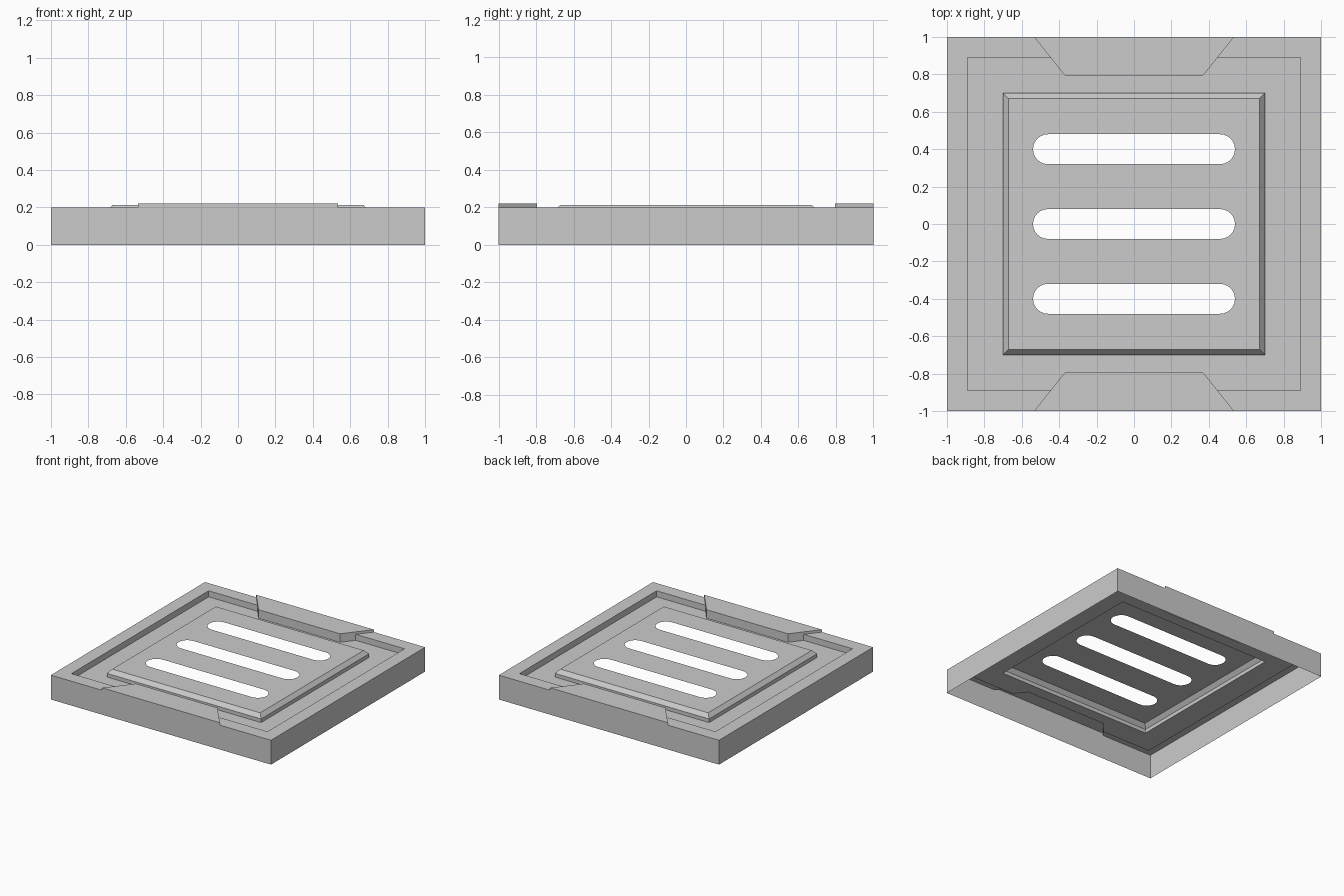
import bpy, bmesh
from math import pi, sin, cos

if "Cube" in bpy.data.objects:
    bpy.data.objects.remove(bpy.data.objects["Cube"])

RIM_Z, TAB_Z, FLOOR_Z, PLATE_EDGE_Z, PLATE_Z = 0.20, 0.22, 0.15, 0.18, 0.212
RIM_IN = 0.89
TAB_OUT, TAB_IN, TAB_Y = 0.535, 0.37, 0.795
# where the slanted tab side crosses the inner rim edge
TAB_MID = TAB_OUT - (TAB_OUT - TAB_IN) * (1 - RIM_IN) / (1 - TAB_Y)


def square(r):
    return [(-r, -r), (r, -r), (r, r), (-r, r)]


def strip(bm, pts, z0, z1, pts1=None, closed=False):
    """Wall from a 2D path at z0 up to a path at z1."""
    pts1 = pts1 or pts
    n = len(pts)
    for i in range(n if closed else n - 1):
        j = (i + 1) % n
        bm.faces.new([bm.verts.new((*p, z)) for p, z in
                      ((pts[i], z0), (pts[j], z0), (pts1[j], z1), (pts1[i], z1))])


def face(bm, pts, z):
    bm.faces.new([bm.verts.new((*p, z)) for p in pts])


def sheet(bm, loops, z):
    """Flat sheet: first loop is the outline, the others are holes."""
    edges = []
    for loop in loops:
        vs = [bm.verts.new((*p, z)) for p in loop]
        edges += [bm.edges.new((vs[i - 1], vs[i])) for i in range(len(vs))]
    bmesh.ops.triangle_fill(bm, use_beauty=True, edges=edges, normal=(0, 0, 1))


def finish(bm, name):
    bmesh.ops.remove_doubles(bm, verts=bm.verts, dist=1e-4)
    bmesh.ops.recalc_face_normals(bm, faces=bm.faces)
    bm.normal_update()
    if sum(f.normal.z * f.calc_area() for f in bm.faces) < 0:
        bmesh.ops.reverse_faces(bm, faces=bm.faces)
    me = bpy.data.meshes.new(name)
    bm.to_mesh(me)
    bm.free()
    ob = bpy.data.objects.new(name, me)
    bpy.context.collection.objects.link(ob)
    return ob


# Outer frame: open-bottomed skirt, flat rim and its inner drop
bm = bmesh.new()
strip(bm, [(-1, -1), (-TAB_OUT, -1), (TAB_OUT, -1), (1, -1),
           (1, 1), (TAB_OUT, 1), (-TAB_OUT, 1), (-1, 1)], 0, RIM_Z, closed=True)
inner = [(TAB_MID, RIM_IN), (RIM_IN, RIM_IN), (RIM_IN, -RIM_IN), (TAB_MID, -RIM_IN)]
outer = [(TAB_OUT, -1), (1, -1), (1, 1), (TAB_OUT, 1)]
for s in (1, -1):
    rim_in = [(s * x, s * y) for x, y in inner]
    # split each C-shaped rim side into three quads
    rim_out = [(s * x, s * y) for x, y in outer][::-1]
    strip(bm, rim_in, RIM_Z, RIM_Z, rim_out)
    strip(bm, rim_in, FLOOR_Z, RIM_Z)
finish(bm, "outer_frame")

# Raised trapezoid tabs, front and back
for s, name in ((-1, "front_tab"), (1, "back_tab")):
    bm = bmesh.new()
    path = [(TAB_MID, RIM_IN), (TAB_IN, TAB_Y), (-TAB_IN, TAB_Y), (-TAB_MID, RIM_IN)]
    path = [(x, s * y) for x, y in path]
    r, l = (TAB_OUT, s), (-TAB_OUT, s)
    face(bm, [r] + path + [l], TAB_Z)
    strip(bm, path, FLOOR_Z, TAB_Z)
    strip(bm, [path[-1], l, r, path[0]], RIM_Z, TAB_Z)
    finish(bm, name)

# Sunken channel floor around the plate
bm = bmesh.new()
half = [(-RIM_IN, -RIM_IN), (-TAB_MID, -RIM_IN), (-TAB_IN, -TAB_Y),
        (TAB_IN, -TAB_Y), (TAB_MID, -RIM_IN), (RIM_IN, -RIM_IN)]
outline = half + [(-x, -y) for x, y in half]
sheet(bm, [outline, square(0.7)], FLOOR_Z)
finish(bm, "channel_floor")


# Raised plate with bevelled edge and three rounded slots
def slot(cy, half_len=0.54, r=0.08, n=12):
    pts = []
    for side, start in ((1, -pi / 2), (-1, pi / 2)):
        for i in range(n + 1):
            a = start + pi * i / n
            pts.append((side * (half_len - r) + r * cos(a), cy + r * sin(a)))
    return pts


bm = bmesh.new()
strip(bm, square(0.7), FLOOR_Z, PLATE_EDGE_Z, closed=True)
strip(bm, square(0.7), PLATE_EDGE_Z, PLATE_Z, square(0.672), closed=True)
sheet(bm, [square(0.672)] + [slot(y) for y in (-0.4, 0, 0.4)], PLATE_Z)
finish(bm, "slotted_plate")
